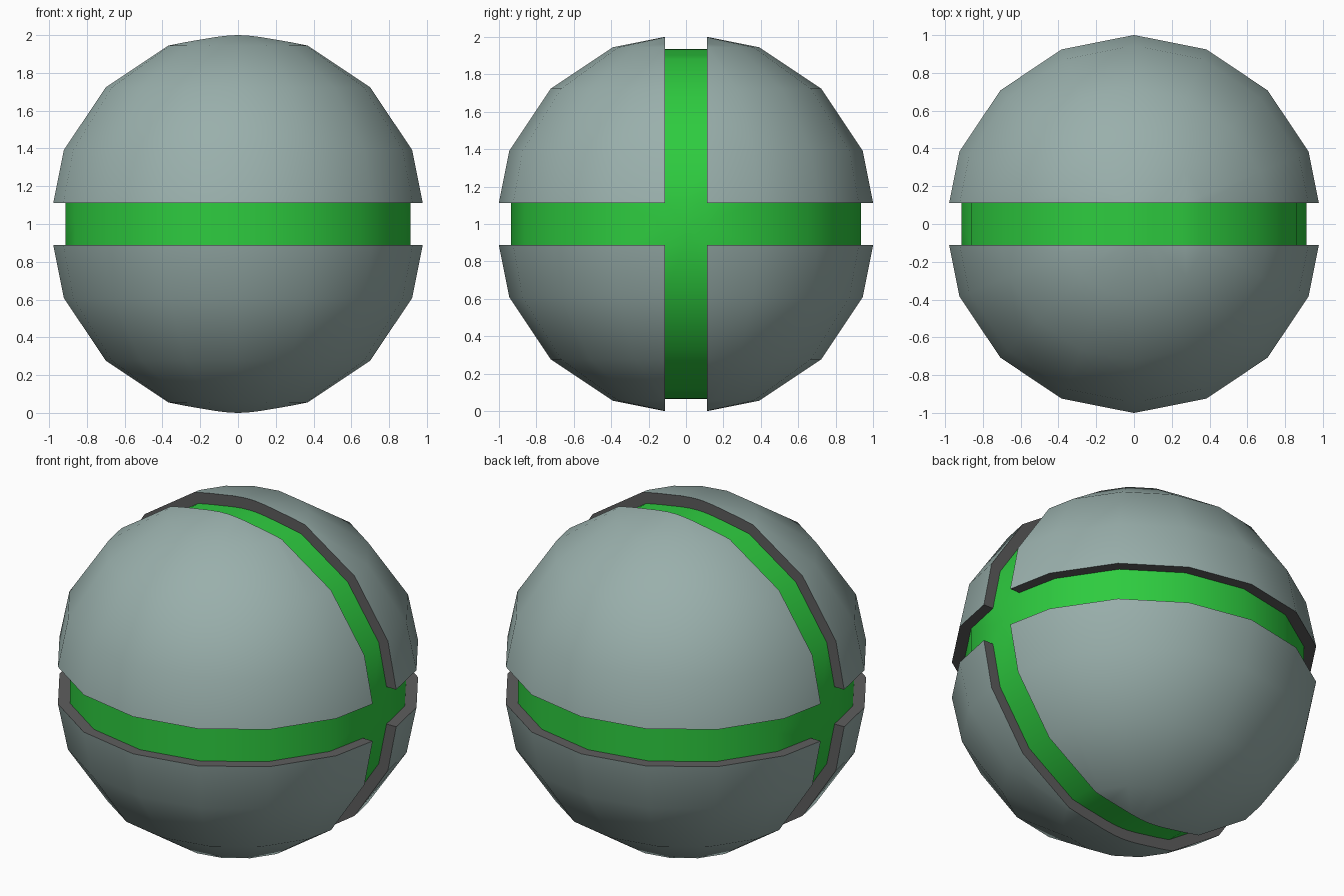
import bpy, bmesh, math
from mathutils import Vector

if "Cube" in bpy.data.objects:
    bpy.data.objects.remove(bpy.data.objects["Cube"])

GAP = 0.112                 # half width of the grooves
R = 1 + 0.199 * GAP         # sphere radius, so the cut sphere spans 2 units
DEPTH = 0.934               # groove floor relative to the cut outline


def material(name, rgb):
    m = bpy.data.materials.new(name)
    m.diffuse_color = (*rgb, 1)
    m.use_nodes = True
    m.node_tree.nodes["Principled BSDF"].inputs["Base Color"].default_value = m.diffuse_color
    return m


def on(v, axis):
    return abs(v.co[axis] - GAP) < 1e-4


def inset(co):
    # shrink towards the centre while staying in the cut planes
    return Vector([c if i and abs(c - GAP) < 1e-4 else c * DEPTH
                   for i, c in enumerate(co)])


def finish(bm, name, mats):
    me = bpy.data.meshes.new(name)
    bm.to_mesh(me)
    bm.free()
    ob = bpy.data.objects.new(name, me)
    bpy.context.collection.objects.link(ob)
    for m in mats:
        me.materials.append(m)
    ob.location.z = 1
    bpy.ops.object.select_all(action='DESELECT')
    ob.select_set(True)
    bpy.context.view_layer.objects.active = ob
    bpy.ops.object.shade_smooth_by_angle(angle=math.radians(35))
    mod = ob.modifiers.new("mirror", 'MIRROR')
    mod.use_axis = (False, True, True)
    return ob


# Quarter of a 16-sided sphere
bm = bmesh.new()
bmesh.ops.create_uvsphere(bm, u_segments=16, v_segments=8, radius=R)
for axis in (1, 2):
    n = Vector((0, 0, 0))
    n[axis] = 1
    bmesh.ops.bisect_plane(bm, geom=bm.verts[:] + bm.edges[:] + bm.faces[:],
                           plane_co=n * GAP, plane_no=n, clear_inner=True)
bmesh.ops.remove_doubles(bm, verts=bm.verts[:], dist=1e-4)

# Dark groove walls, and the green floor running from each wall to the mid plane
floor = bmesh.new()


def floor_quad(points):
    f = floor.faces.new([floor.verts.new(p) for p in points])
    f.normal_update()
    if f.normal.dot(f.calc_center_median()) < 0:
        f.normal_flip()


rim = [e for e in bm.edges if e.is_boundary]
inner = {v: bm.verts.new(inset(v.co)) for e in rim for v in e.verts}
for e in rim:
    a, b = e.verts
    axis = 1 if on(a, 1) and on(b, 1) else 2
    f = bm.faces.new((a, b, inner[b], inner[a]))
    f.material_index = 1
    f.normal_update()
    if f.normal[axis] > 0:
        f.normal_flip()
    p, q = inner[a].co.copy(), inner[b].co.copy()
    p0, q0 = p.copy(), q.copy()
    p0[axis] = q0[axis] = 0
    floor_quad((p, q, q0, p0))

# Crossing of the two grooves at each side
for v, w in inner.items():
    if on(v, 1) and on(v, 2):
        x = w.co.x
        floor_quad(((x, GAP, GAP), (x, 0, GAP), (x, 0, 0), (x, GAP, 0)))
bmesh.ops.remove_doubles(floor, verts=floor.verts[:], dist=1e-4)

finish(bm, "shell_panels", [material("panel_grey", (0.32, 0.43, 0.41)),
                            material("wall_grey", (0.11, 0.11, 0.11))])
finish(floor, "groove_floor", [material("green", (0.027, 0.6, 0.05))])
